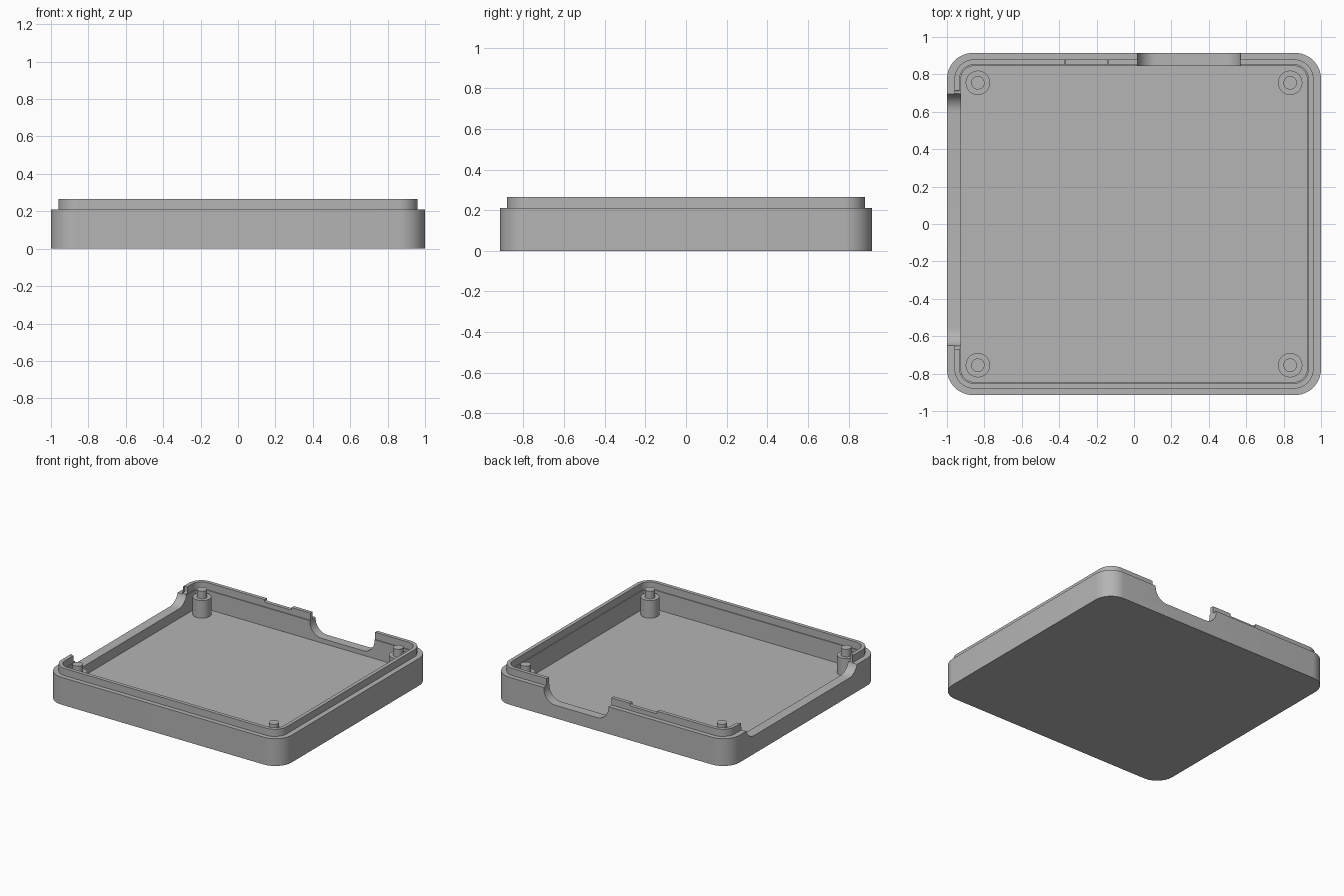
import bpy, bmesh, math

cube = bpy.data.objects.get("Cube")
if cube:
    bpy.data.objects.remove(cube, do_unlink=True)

grey = bpy.data.materials.new("plain grey")
grey.use_nodes = True
grey.diffuse_color = (0.46, 0.46, 0.46, 1)
grey.node_tree.nodes["Principled BSDF"].inputs["Base Color"].default_value = (0.46, 0.46, 0.46, 1)


def rounded_rect(hx, hy, r, steps=12):
    pts = []
    for quarter, (sx, sy) in enumerate([(1, 1), (-1, 1), (-1, -1), (1, -1)]):
        for i in range(steps + 1):
            a = (quarter + i / steps) * math.pi / 2
            pts.append((sx * (hx - r) + r * math.cos(a), sy * (hy - r) + r * math.sin(a)))
    return pts


def loft(name, loops):
    """Skin a list of equal-sized point loops and cap both ends."""
    bm = bmesh.new()
    rings = [[bm.verts.new(p) for p in loop] for loop in loops]
    n = len(rings[0])
    for low, high in zip(rings, rings[1:]):
        for i in range(n):
            j = (i + 1) % n
            bm.faces.new((low[i], low[j], high[j], high[i]))
    bm.faces.new(rings[0][::-1])
    bm.faces.new(rings[-1])
    bmesh.ops.recalc_face_normals(bm, faces=bm.faces[:])
    mesh = bpy.data.meshes.new(name)
    bm.to_mesh(mesh)
    bm.free()
    obj = bpy.data.objects.new(name, mesh)
    bpy.context.collection.objects.link(obj)
    mesh.materials.append(grey)
    return obj


def activate(obj):
    bpy.ops.object.select_all(action="DESELECT")
    obj.select_set(True)
    bpy.context.view_layer.objects.active = obj


def cut_notch(target, axis, start, end, near, far, bottom, r):
    """Cut a U-shaped opening, running along x or y, through a wall."""
    steps = 10
    profile = [(end, 0.4), (start, 0.4)]
    for centre, first in ((start + r, math.pi), (end - r, 1.5 * math.pi)):
        for i in range(steps + 1):
            a = first + i / steps * math.pi / 2
            profile.append((centre + r * math.cos(a), bottom + r + r * math.sin(a)))
    loops = [[(u, d, z) if axis == "x" else (d, u, z) for u, z in profile] for d in (near, far)]
    cutter = loft("notch_cutter", loops)
    cutter.hide_render = True
    mod = target.modifiers.new("notch", "BOOLEAN")
    mod.operation, mod.solver, mod.object = "DIFFERENCE", "EXACT", cutter
    activate(target)
    bpy.ops.object.modifier_apply(modifier=mod.name)
    bpy.data.objects.remove(cutter, do_unlink=True)


# Tray: outer wall, stepped lip, inner wall and floor as one skin
sections = [
    (1.0, 0.915, 0.14, 0.0),
    (1.0, 0.915, 0.14, 0.21),
    (0.96, 0.88, 0.105, 0.21),
    (0.96, 0.88, 0.105, 0.265),
    (0.932, 0.852, 0.077, 0.265),
    (0.932, 0.852, 0.077, 0.21),
    (0.925, 0.845, 0.07, 0.21),
    (0.925, 0.845, 0.07, 0.065),
]
tray = loft("tray", [[(x, y, z) for x, y in rounded_rect(hx, hy, r)] for hx, hy, r, z in sections])

# Side opening, its wider gap in the lip, back opening and shallow back dip
cut_notch(tray, "y", -0.655, 0.70, -1.1, -0.9, 0.14, 0.10)
cut_notch(tray, "y", -0.67, 0.715, -0.957, -0.9, 0.215, 0.01)
cut_notch(tray, "x", 0.02, 0.57, 0.82, 1.0, 0.10, 0.10)
cut_notch(tray, "x", -0.37, -0.14, 0.82, 1.0, 0.245, 0.01)
activate(tray)
bpy.ops.object.shade_smooth_by_angle(angle=math.radians(30))

# Corner posts, each with a narrower locating peg
post_profile = [(0.065, 0.06), (0.065, 0.2), (0.036, 0.2), (0.036, 0.258)]
for side, sx in (("left", 1), ("right", -1)):
    for end, sy in (("front", -1), ("back", 1)):
        loops = []
        for r, z in post_profile:
            angles = [2 * math.pi * i / 40 for i in range(40)]
            loops.append([(sx * 0.835 + r * math.cos(a), sy * 0.755 + r * math.sin(a), z) for a in angles])
        post = loft(f"{end}_{side}_post", loops)
        activate(post)
        bpy.ops.object.shade_smooth_by_angle(angle=math.radians(30))
